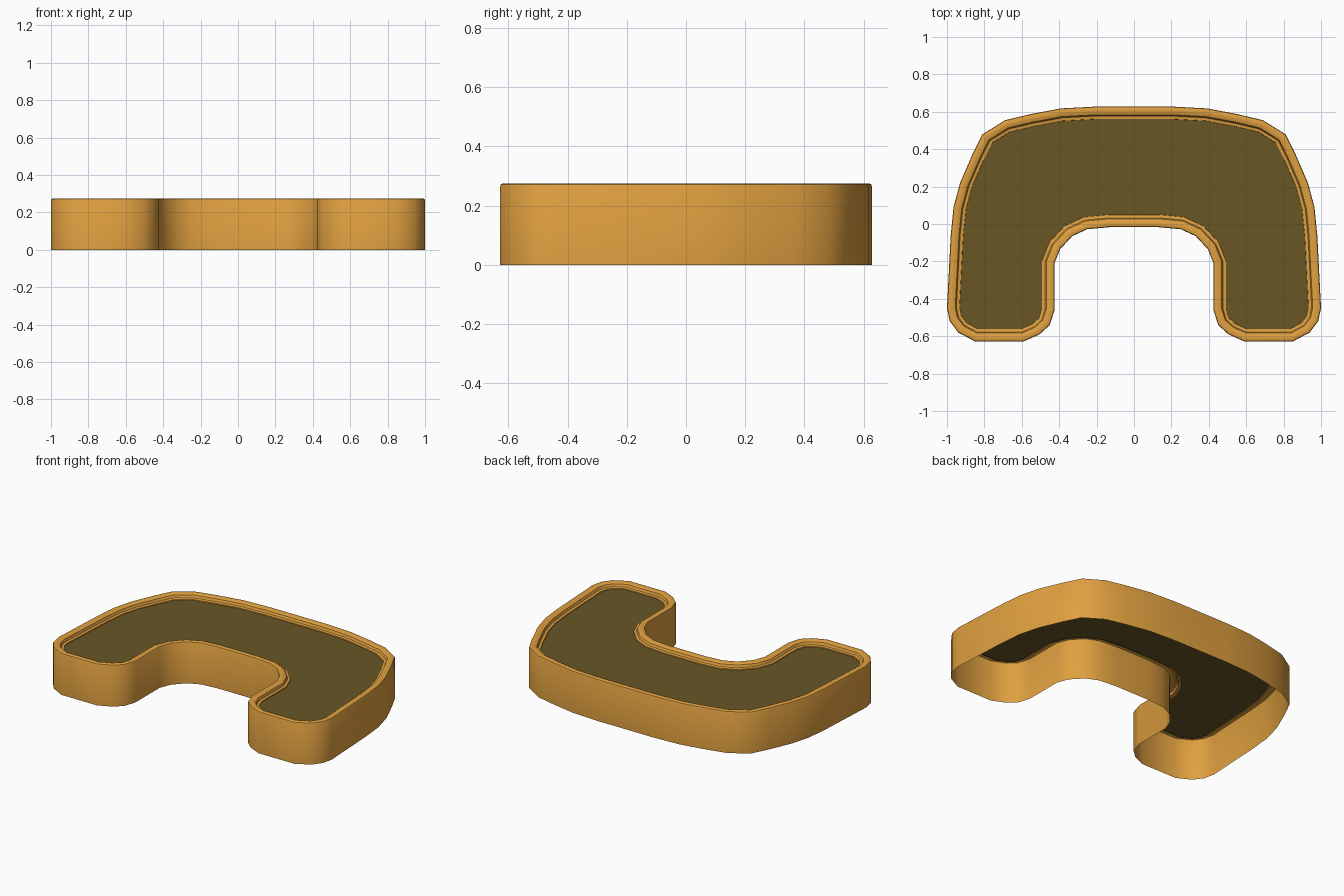
import bpy, bmesh, math
from mathutils import Vector

if "Cube" in bpy.data.objects:
    bpy.data.objects.remove(bpy.data.objects["Cube"])

def material(name, rgb):
    m = bpy.data.materials.new(name)
    m.diffuse_color = (*rgb, 1)
    m.use_nodes = True
    m.node_tree.nodes["Principled BSDF"].inputs["Base Color"].default_value = m.diffuse_color
    return m

orange = material("warm orange", (0.745, 0.352, 0.051))
olive = material("dark olive", (0.138, 0.093, 0.018))

# Right half of the horseshoe outline, clockwise from the back edge to the arch
half = [(0.2, 0.628), (0.39, 0.618), (0.55, 0.588), (0.69, 0.555), (0.81, 0.48),
        (0.865, 0.37), (0.93, 0.22), (0.965, 0.09), (0.98, -0.06), (1.0, -0.45),
        (0.985, -0.52), (0.94, -0.58), (0.85, -0.628), (0.59, -0.628),
        (0.505, -0.59), (0.45, -0.54), (0.425, -0.46), (0.425, -0.21),
        (0.395, -0.135), (0.33, -0.065), (0.25, -0.028), (0.13, -0.017)]
outline = [Vector(p) for p in half] + [Vector((-x, y)) for x, y in reversed(half)]

def inset(points, d):
    """Mitred inset of a clockwise outline."""
    out = []
    for i, p in enumerate(points):
        a = (p - points[i - 1]).normalized()
        b = (points[(i + 1) % len(points)] - p).normalized()
        na, nb = Vector((a.y, -a.x)), Vector((b.y, -b.x))
        out.append(p + (na + nb) * (d / (1 + na.dot(nb))))
    return out

def finish(name, bm, mat):
    mesh = bpy.data.meshes.new(name)
    bm.to_mesh(mesh)
    bm.free()
    mesh.materials.append(mat)
    ob = bpy.data.objects.new(name, mesh)
    bpy.context.collection.objects.link(ob)
    bpy.ops.object.select_all(action='DESELECT')
    ob.select_set(True)
    bpy.context.view_layer.objects.active = ob
    bpy.ops.object.shade_smooth_by_angle(angle=math.radians(35))

# Outer wall and stepped rim: (inset, height) profile swept round the outline
profile = [(0, 0), (0, 0.265), (0.003, 0.272), (0.01, 0.275), (0.028, 0.275),
           (0.044, 0.268), (0.05, 0.252), (0.055, 0.249), (0.066, 0.249),
           (0.067, 0.244)]
bm = bmesh.new()
rings = [[bm.verts.new((p.x, p.y, z)) for p in inset(outline, d)] for d, z in profile]
n = len(outline)
for lo, hi in zip(rings, rings[1:]):
    for i in range(n):
        j = (i + 1) % n
        bm.faces.new((lo[j], lo[i], hi[i], hi[j]))
finish("wall_and_rim", bm, orange)

# Recessed top panel
bm = bmesh.new()
bm.faces.new([bm.verts.new((p.x, p.y, 0.244)) for p in reversed(inset(outline, 0.067))])
bmesh.ops.triangulate(bm, faces=bm.faces[:])
finish("top_panel", bm, olive)
